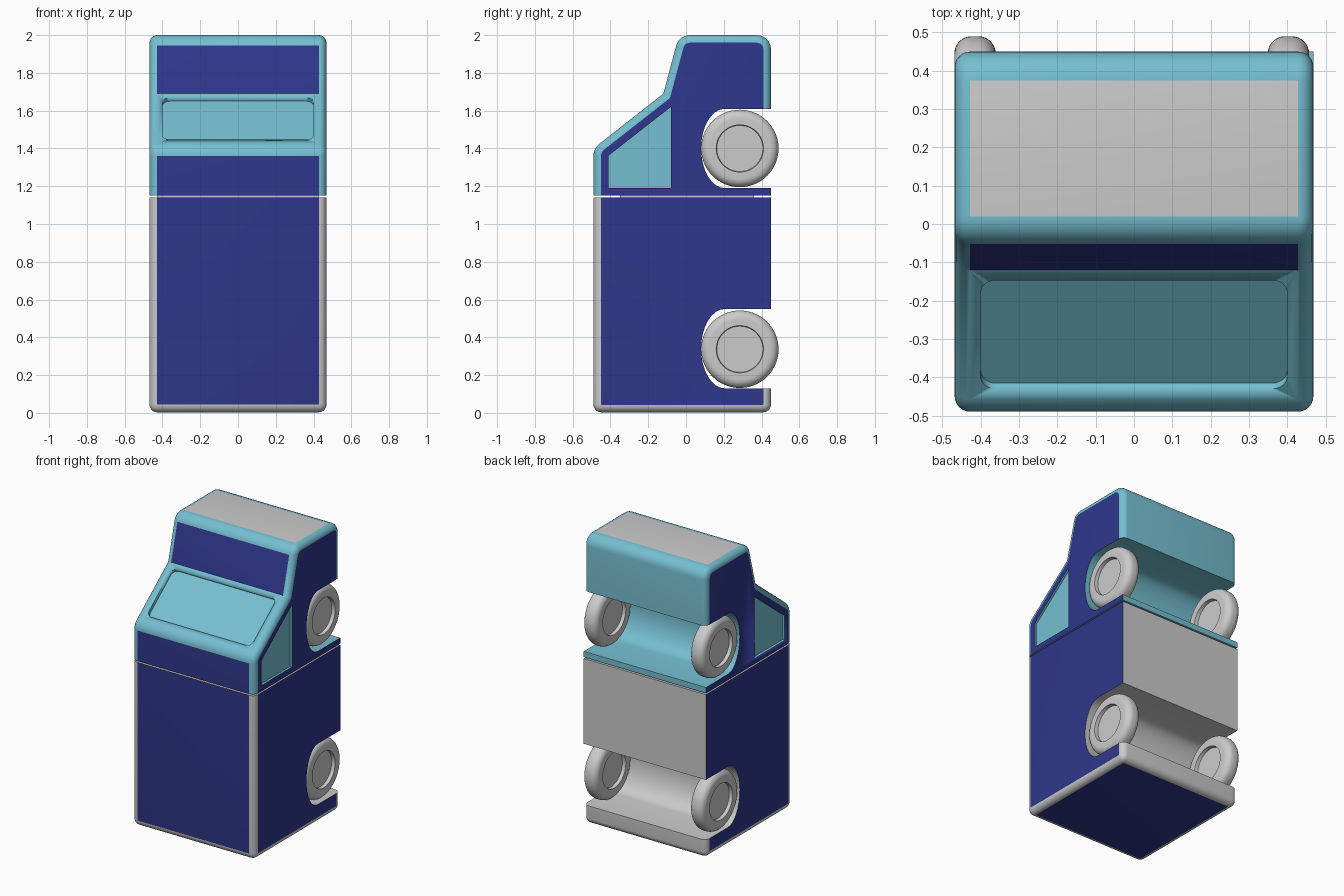
import bpy, bmesh, math
from mathutils import Vector, Matrix

if "Cube" in bpy.data.objects:
    bpy.data.objects.remove(bpy.data.objects["Cube"])

W, R, STEPS = 0.468, 0.04, 6


def material(name, rgb):
    m = bpy.data.materials.new(name)
    m.diffuse_color = (*rgb, 1)
    m.use_nodes = True
    m.node_tree.nodes["Principled BSDF"].inputs["Base Color"].default_value = m.diffuse_color
    return m


CYAN = material("cyan", (0.18, 0.52, 0.64))
BLUE = material("blue", (0.028, 0.038, 0.26))
GREY = material("grey", (0.8, 0.8, 0.8))


def new_object(name, bm, mats=()):
    bmesh.ops.recalc_face_normals(bm, faces=bm.faces)
    me = bpy.data.meshes.new(name)
    bm.to_mesh(me)
    bm.free()
    for m in mats:
        me.materials.append(m)
    me.set_sharp_from_angle(angle=math.radians(35))
    ob = bpy.data.objects.new(name, me)
    bpy.context.collection.objects.link(ob)
    return ob


def round_corner(prev, c, nxt, t, n=STEPS):
    """Arc points replacing corner c, starting t away from it."""
    prev, c, nxt = Vector(prev), Vector(c), Vector(nxt)
    a, b = (prev - c).normalized(), (nxt - c).normalized()
    mid = c + (a + b).normalized() * t / math.cos(a.angle(b) / 2)
    p, q = c + a * t - mid, c + b * t - mid
    ang = p.angle(q)
    return [mid + (p * math.sin(ang * (1 - i / n)) + q * math.sin(ang * i / n)) / math.sin(ang)
            for i in range(n + 1)]


def outline(spec):
    """spec rows: y, z, rounding, bevel weight and material of the next edge."""
    out = []
    for i, (y, z, t, w, m) in enumerate(spec):
        if t:
            arc = round_corner(spec[i - 1][:2], (y, z), spec[(i + 1) % len(spec)][:2], t)
            out += [(p, w, 0, True) for p in arc[:-1]] + [(arc[-1], w, m, False)]
        else:
            out.append((Vector((y, z)), w, m, False))
    return out


def arch(top, bottom):
    """Wheel arch cut into the underside."""
    mid, h, n = (top + bottom) / 2, (top - bottom) / 2, 16
    pts = [(0.45, top)]
    for i in range(n + 1):
        a = math.pi * i / n
        pts.append((0.205 - 0.125 * math.sin(a), mid + h * math.cos(a)))
    return [(Vector(p), 0, 0, 0 < i <= n) for i, p in enumerate(pts)]


def body(name, rows, mats):
    """Side outline carried across x, with rounded side edges."""
    n = len(rows)

    def normal(i):
        d = (rows[(i + 1) % n][0] - rows[i % n][0]).normalized()
        return Vector((d.y, -d.x))

    shift = []
    for i in range(n):
        n1, n2, w1, w2 = normal(i - 1), normal(i), rows[i - 1][1], rows[i][1]
        det = n1.x * n2.y - n1.y * n2.x
        shift.append(n1 * w1 if abs(det) < 0.01 else
                     Vector((w1 * n2.y - w2 * n1.y, n1.x * w2 - n2.x * w1)) / det)
    half = []
    for k in range(STEPS + 1):
        a = math.pi / 2 * k / STEPS
        half.append((W - R + R * math.sin(a), R * (1 - math.cos(a))))
    levels = [(-x, s) for x, s in reversed(half)] + half
    bm = bmesh.new()
    rings = []
    for x, s in levels:
        rings.append([bm.verts.new((x, *(rows[i][0] + shift[i] * s))) for i in range(n)])
    for k in range(len(rings) - 1):
        for i in range(n):
            j = (i + 1) % n
            f = bm.faces.new((rings[k][i], rings[k][j], rings[k + 1][j], rings[k + 1][i]))
            flat = k == STEPS
            f.material_index = rows[i][2] if flat else 0
            f.smooth = rows[i][3] or (not flat and rows[i][1] > 0)
    for ring in (rings[0], rings[-1]):
        bm.faces.new(ring).material_index = 1
    return new_object(name, bm, mats)


def recess(target, points, push):
    """Sink a panel: extrude points along push and subtract."""
    bm = bmesh.new()
    face = bm.faces.new([bm.verts.new(p) for p in points])
    geo = bmesh.ops.extrude_face_region(bm, geom=[face])["geom"]
    bmesh.ops.translate(bm, vec=push, verts=[g for g in geo if isinstance(g, bmesh.types.BMVert)])
    if not any(len(e.link_faces) == 1 for e in bm.edges) and face.is_valid:
        bm.normal_update()
    cutter = new_object("recess_cutter", bm, [CYAN])
    cutter.hide_render = True
    mod = target.modifiers.new("recess", "BOOLEAN")
    mod.object, mod.operation, mod.solver = cutter, "DIFFERENCE", "EXACT"
    mod.material_mode = "TRANSFER"
    bpy.context.view_layer.objects.active = target
    bpy.ops.object.modifier_apply(modifier=mod.name)
    bpy.data.objects.remove(cutter)


# Cargo box
cargo = outline([(0.45, 1.14, 0, 0, 0)]) + arch(0.55, 0.13)
cargo += outline([(0.45, 0.13, 0, 1, 0), (0.45, 0.003, 0.042, 1, 1),
                  (-0.49, 0.003, 0.042, 1, 1), (-0.49, 1.14, 0, 0, 0)])
body("cargo_box", cargo, [GREY, BLUE])

# Cab
shell = outline([(0.45, 1.15, 0, 0, 0), (-0.49, 1.15, 0, 1, 1), (-0.49, 1.40, 0.04, 1, 0),
                 (-0.12, 1.69, 0, 1, 1), (-0.037, 2.0, 0.057, 1, 2), (0.45, 2.0, 0.075, 1, 0),
                 (0.45, 1.61, 0, 0, 0)])
cab = body("cab", shell[:-1] + arch(1.61, 1.19)
           + [(Vector((0.45, 1.19)), 0, 0, False)], [CYAN, BLUE, GREY])

# Side windows
window = [(-0.41, 1.19), (-0.08, 1.19), (-0.08, 1.62), (-0.41, 1.362)]
for side in (-1, 1):
    recess(cab, [(side * (W - 0.015), y, z) for y, z in window], (side * 0.1, 0, 0))

# Sunken panel on the sloping face
slope = Vector((0, 0.37, 0.29)).normalized()
out = Vector((0, -slope.z, slope.y))
rect = [(-0.4, 0.076), (0.4, 0.076), (0.4, 0.436), (-0.4, 0.436)]
pts = []
for i in range(4):
    pts += round_corner(rect[i - 1], rect[i], rect[(i + 1) % 4], 0.04)
base = Vector((0, -0.49, 1.40)) - out * 0.024
recess(cab, [base + slope * p.y + Vector((p.x, 0, 0)) for p in pts], out * 0.1)

# Link between cab and cargo box
bm = bmesh.new()
bmesh.ops.create_cube(bm, size=1, matrix=Matrix.Translation((0, 0.005, 1.145))
                      @ Matrix.Diagonal((0.86, 0.71, 0.03, 1)))
new_object("cab_link", bm)


# Wheels: tyre with sunken hub on both faces
def wheel(name, x, z):
    half = [(0, 0.03), (0.122, 0.03), (0.125, 0.054)]
    for i in range(9):
        a = math.pi / 2 * i / 8
        half.append((0.16 + 0.045 * math.sin(a), 0.009 + 0.045 * math.cos(a)))
    prof = half + [(r, -h) for r, h in reversed(half)]
    bm = bmesh.new()
    vs = [bm.verts.new((h, r, 0)) for r, h in prof]
    es = [bm.edges.new(p) for p in zip(vs, vs[1:])]
    bmesh.ops.spin(bm, geom=vs + es, cent=(0, 0, 0), axis=(1, 0, 0),
                   angle=2 * math.pi, steps=56)
    bmesh.ops.remove_doubles(bm, verts=bm.verts, dist=1e-5)
    for f in bm.faces:
        f.smooth = True
    ob = new_object(name, bm)
    ob.location = (x, 0.285, z)


for end, z in (("front", 1.40), ("rear", 0.337)):
    wheel(end + "_wheel_right", 0.403, z)
    wheel(end + "_wheel_left", -0.415, z)
